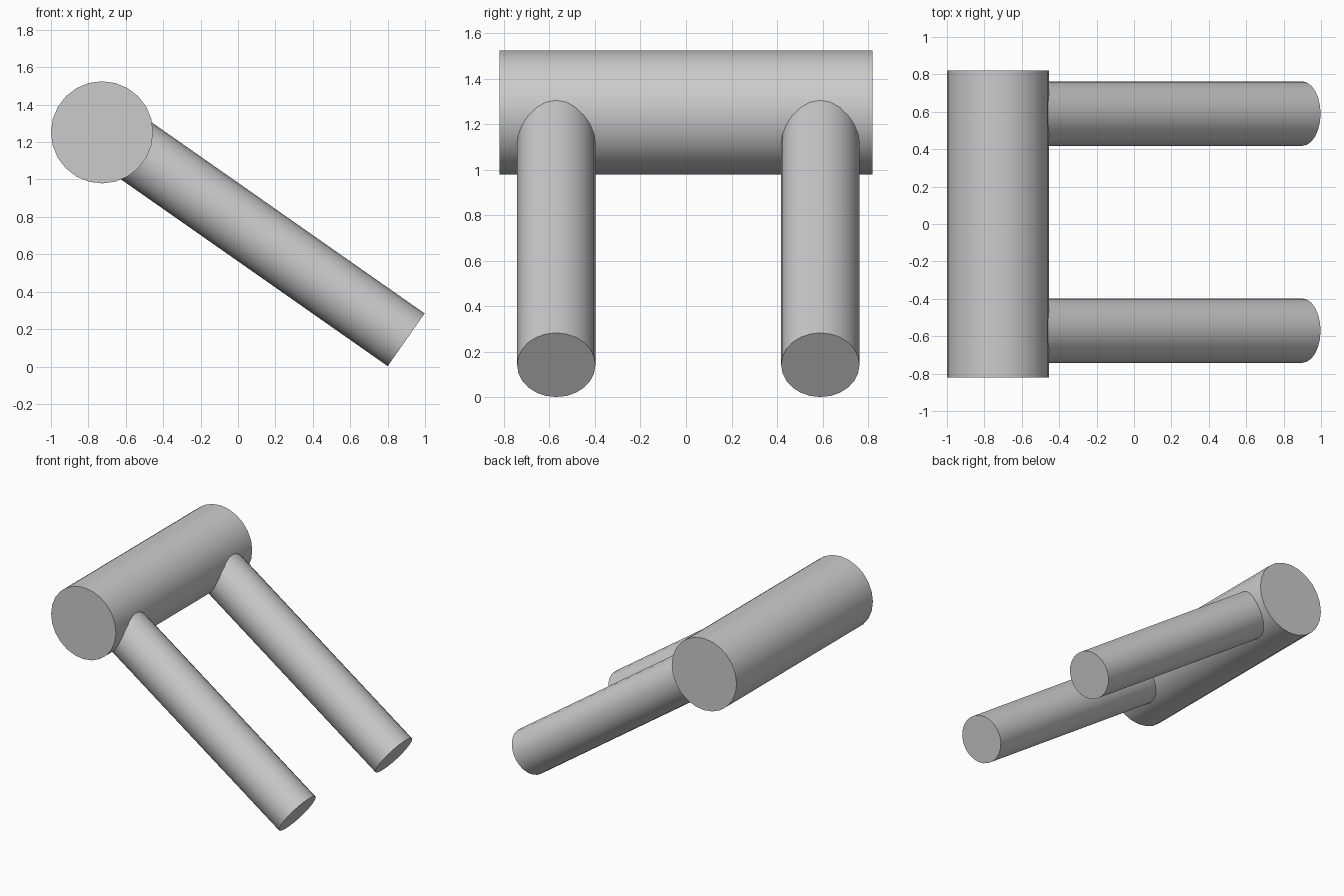
import bpy
from math import radians, sin, cos
from mathutils import Vector

if "Cube" in bpy.data.objects:
    bpy.data.objects.remove(bpy.data.objects["Cube"])


def rod(name, start, end, radius, sides=24):
    """Smooth capped cylinder running from start to end."""
    start, end = Vector(start), Vector(end)
    axis = end - start
    bpy.ops.mesh.primitive_cylinder_add(vertices=sides, radius=radius, depth=axis.length,
                                        location=(start + end) / 2)
    ob = bpy.context.object
    ob.name = name
    ob.rotation_euler = axis.to_track_quat('Z', 'Y').to_euler()
    bpy.ops.object.shade_smooth_by_angle(angle=radians(30))
    return ob


# Thick cross bar along y
rod("cross_bar", (-0.727, -0.82, 1.252), (-0.727, 0.82, 1.252), 0.273)

# Two slanted legs, buried in the cross bar at the upper end
slope, length = radians(35), 1.95
foot_x, foot_z = 0.899, 0.143
for side, y in (("front", -0.57), ("back", 0.59)):
    rod(side + "_leg", (foot_x, y, foot_z),
        (foot_x - length * cos(slope), y, foot_z + length * sin(slope)), 0.172)
